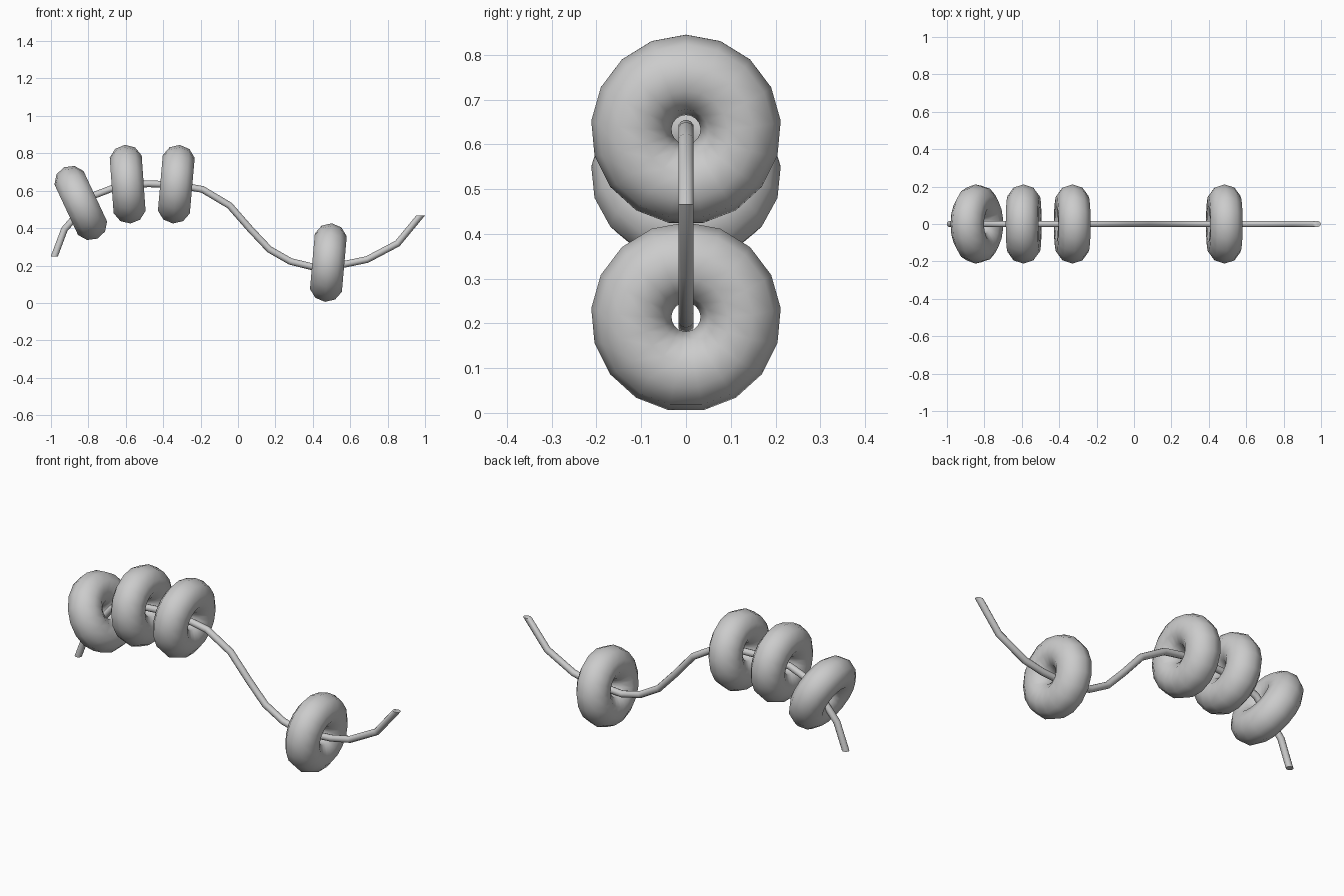
import bpy, bmesh
from math import pi, cos, sin, radians
from mathutils import Vector

cube = bpy.data.objects.get("Cube")
if cube:
    bpy.data.objects.remove(cube, do_unlink=True)

grey = bpy.data.materials.new("plain_grey")
grey.use_nodes = True
GREY = (0.6, 0.6, 0.6, 1)
grey.diffuse_color = GREY
grey.node_tree.nodes["Principled BSDF"].inputs["Base Color"].default_value = GREY


def finish(obj, name):
    obj.name = name
    obj.data.materials.append(grey)
    bpy.ops.object.select_all(action='DESELECT')
    obj.select_set(True)
    bpy.context.view_layer.objects.active = obj
    bpy.ops.object.shade_smooth_by_angle(angle=radians(60))


# Ring beads: x, z and lean in degrees (positive leans the top to the right)
BEADS = [(-0.84, 0.533, -25), (-0.59, 0.633, -4), (-0.33, 0.633, 5), (0.483, 0.214, 5)]
for i, (x, z, lean) in enumerate(BEADS):
    bpy.ops.mesh.primitive_torus_add(
        major_segments=17, minor_segments=10, major_radius=0.1225, minor_radius=0.09,
        location=(x, 0, z), rotation=(0, radians(lean - 90), 0))
    finish(bpy.context.object, f"ring_bead_{i + 1}")

# Bent wire: mitred sweep with both ends cut level
PATH = [(-0.982, 0.249), (-0.928, 0.393), (-0.77, 0.575), (-0.64, 0.625), (-0.48, 0.637),
        (-0.33, 0.632), (-0.19, 0.607), (-0.045, 0.521), (0.067, 0.393), (0.168, 0.286),
        (0.28, 0.222), (0.39, 0.195), (0.575, 0.208), (0.69, 0.232), (0.853, 0.318),
        (0.976, 0.467)]
RADIUS, SIDES = 0.018, 10
points = [Vector((x, 0, z)) for x, z in PATH]
steps = [(b - a).normalized() for a, b in zip(points, points[1:])]
up = Vector((0, 0, 1))
normals = [up] + [(a + b).normalized() for a, b in zip(steps, steps[1:])] + [up]
bm = bmesh.new()
rings = []
for i, (p, n) in enumerate(zip(points, normals)):
    across = Vector((-n.z, 0, n.x)) / n.dot(steps[min(i, len(steps) - 1)])
    rings.append([bm.verts.new(p + RADIUS * (cos(a) * across + sin(a) * Vector((0, 1, 0))))
                  for a in (2 * pi * k / SIDES for k in range(SIDES))])
for lower, upper in zip(rings, rings[1:]):
    for k in range(SIDES):
        j = (k + 1) % SIDES
        bm.faces.new((lower[k], lower[j], upper[j], upper[k]))
bm.faces.new(rings[0])
bm.faces.new(rings[-1])
bmesh.ops.recalc_face_normals(bm, faces=bm.faces)
mesh = bpy.data.meshes.new("bent_wire")
bm.to_mesh(mesh)
bm.free()
wire = bpy.data.objects.new("bent_wire", mesh)
bpy.context.collection.objects.link(wire)
finish(wire, "bent_wire")
